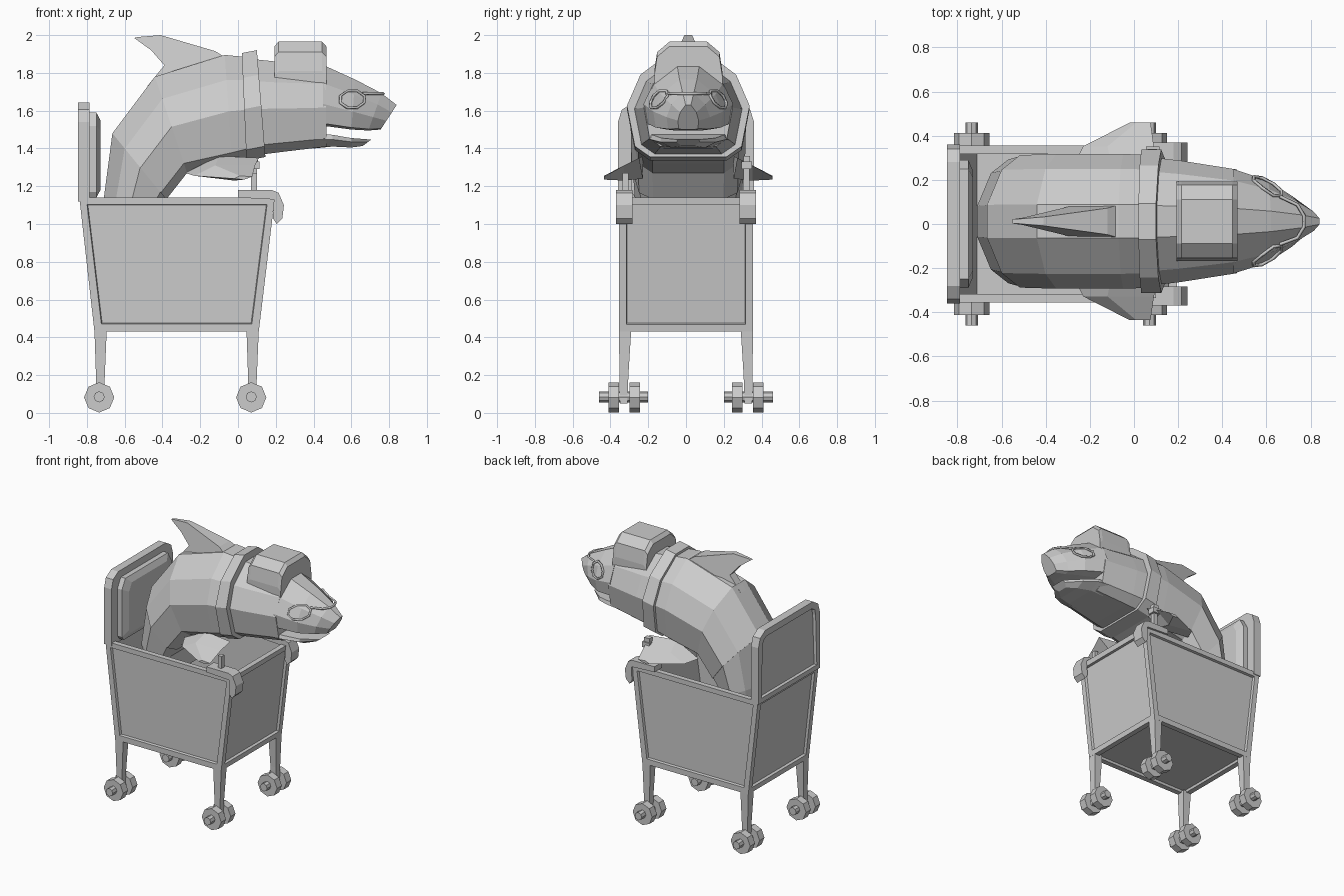
import bpy, bmesh, math
from mathutils import Vector
from mathutils.bvhtree import BVHTree

if "Cube" in bpy.data.objects:
    bpy.data.objects.remove(bpy.data.objects["Cube"])

SHIFT = 0.012  # the animal leans slightly to +y


def finish(name, bm):
    bmesh.ops.recalc_face_normals(bm, faces=bm.faces)
    me = bpy.data.meshes.new(name)
    bm.to_mesh(me)
    bm.free()
    ob = bpy.data.objects.new(name, me)
    bpy.context.collection.objects.link(ob)
    return ob


def loft_bm(rings):
    """Join rings of equal point count and cap both ends."""
    bm = bmesh.new()
    vs = [[bm.verts.new(p) for p in r] for r in rings]
    n = len(rings[0])
    for a, b in zip(vs, vs[1:]):
        for i in range(n):
            bm.faces.new((a[i], a[(i + 1) % n], b[(i + 1) % n], b[i]))
    bm.faces.new(vs[0])
    bm.faces.new(vs[-1])
    bmesh.ops.recalc_face_normals(bm, faces=bm.faces)
    return bm


def loft(name, rings):
    return finish(name, loft_bm(rings))


def rect(x0, x1, y0, y1, z):
    return [(x0, y0, z), (x1, y0, z), (x1, y1, z), (x0, y1, z)]


def box(name, x0, x1, y0, y1, z0, z1):
    return loft(name, [rect(x0, x1, y0, y1, z0), rect(x0, x1, y0, y1, z1)])


def disc(name, x, y, z, r, depth):
    bpy.ops.mesh.primitive_cylinder_add(vertices=8, radius=r, depth=depth,
                                        location=(x, y, z), rotation=(math.pi / 2, 0, 0))
    bpy.context.object.name = name


BODY = [(.62, 0), (.87, .1), (1, .48), (.78, .77), (.25, 1)]
SNOUT = [(.6, 0), (.93, .04), (1, .36), (.78, .7), (.25, 1)]
JAW = [(.6, 0), (1, .6), (.95, 1)]


def sections(name, profile, data):
    """Loft from (top x, top z, bottom x, bottom z, half width) rows."""
    rings = []
    for tx, tz, bx, bz, w in data:
        side = [(bx + f * (tx - bx), w * k, bz + f * (tz - bz)) for k, f in profile]
        rings.append([(x, y + SHIFT, z) for x, y, z in side] +
                     [(x, -y + SHIFT, z) for x, y, z in reversed(side)])
    return loft(name, rings)


def wire(name, pts, cyclic):
    cu = bpy.data.curves.new(name, 'CURVE')
    cu.dimensions = '3D'
    cu.bevel_depth = .008
    cu.bevel_resolution = 0
    sp = cu.splines.new('POLY')
    sp.points.add(len(pts) - 1)
    for p, c in zip(sp.points, pts):
        p.co = (*c, 1)
    sp.use_cyclic_u = cyclic
    bpy.context.collection.objects.link(bpy.data.objects.new(name, cu))


# Cart basket: tapered box with recessed panels, hollowed from the top
bm = loft_bm([rect(-.76, .11, -.355, .355, .43), rect(-.84, .195, -.355, .355, 1.14)])
top = [f for f in bm.faces if f.normal.z > .9]
rest = [f for f in bm.faces if f not in top]
bmesh.ops.inset_individual(bm, faces=rest, thickness=.055, depth=0)
bmesh.ops.inset_individual(bm, faces=rest, thickness=.006, depth=-.018)
bmesh.ops.inset_individual(bm, faces=top, thickness=.055)
ext = bmesh.ops.extrude_face_region(bm, geom=top)
bmesh.ops.delete(bm, geom=top, context='FACES_ONLY')
for v in [g for g in ext['geom'] if isinstance(g, bmesh.types.BMVert)]:
    v.co.z = .48
    v.co.x = -.71 if v.co.x < -.3 else .06
finish("cart_basket", bm)

# Backrest frame with recessed rear, and its pad
half = [(.36, 1.12), (.36, 1.54), (.34, 1.605), (.28, 1.642)]
outline = half + [(-y, z) for y, z in reversed(half)]
bm = loft_bm([[(x, y, z) for y, z in outline] for x in (-.847, -.787)])
back = [f for f in bm.faces if f.normal.x < -.9]
bmesh.ops.inset_individual(bm, faces=back, thickness=.05)
bmesh.ops.inset_individual(bm, faces=back, thickness=.006, depth=-.02)
finish("backrest", bm)
half = [(.27, 1.14), (.29, 1.17), (.29, 1.52), (.25, 1.59)]
outline = half + [(-y, z) for y, z in reversed(half)]
loft("backrest_pad", [[(x, y * s, 1.365 + (z - 1.365) * s) for y, z in outline]
                      for x, s in ((-.8, 1), (-.75, 1), (-.728, .82))])

# Legs, double wheels and axles
for x in (-.73, .075):
    for s in (-1, 1):
        loft("leg", [rect(x - .02, x + .02, s * .31, s * .35, .05),
                     rect(x - .022, x + .025, s * .305, s * .352, .2),
                     rect(x - .03, x + .035, s * .29, s * .355, .44)])
        for y in (.272, .383):
            disc("wheel", x - .005, s * y, .082, .08, .056)
        disc("axle", x - .005, s * .33, .085, .029, .26)

# Hooked handles on the front corners
hook = [(0, 1.14), (0, 1.18), (.18, 1.18), (.215, 1.165), (.243, 1.1),
        (.235, 1.03), (.205, 1.0), (.185, 1.03), (.19, 1.13)]
for s in (-1, 1):
    loft("handle", [[(x, s * y, z) for x, z in hook] for y in (.283, .37)])

# Upright posts on the handles
for s, h in ((-1, 1.27), (1, 1.3)):
    box("post", .07, .1, s * .32 - .016, s * .32 + .016, 1.17, h)
box("post_cap", .055, .115, .295, .35, 1.29, 1.33)
box("post_tip", .062, .105, .305, .34, 1.33, 1.36)

# Body curving out of the basket
sections("tail", BODY, [(-.71, .92, -.44, .92, .25), (-.71, 1.14, -.44, 1.06, .28),
                        (-.665, 1.48, -.38, 1.14, .295)])
sections("body", BODY, [(-.665, 1.48, -.38, 1.13, .3), (-.44, 1.78, -.27, 1.27, .305),
                        (-.07, 1.895, -.03, 1.32, .305), (.08, 1.88, .11, 1.36, .3)])
sections("collar", BODY, [(.02, 1.905, .045, 1.335, .325), (.10, 1.92, .145, 1.355, .325)])

# Head, snout and lower jaw
sections("head", BODY, [(.06, 1.875, .1, 1.365, .29), (.2, 1.86, .22, 1.38, .275),
                        (.46, 1.84, .47, 1.41, .235)])
snout = sections("snout", SNOUT, [(.45, 1.842, .45, 1.52, .237), (.62, 1.765, .6, 1.5, .185),
                                  (.76, 1.692, .69, 1.495, .115), (.84, 1.63, .755, 1.5, .055)])
sections("lower_jaw", JAW, [(.4, 1.48, .4, 1.4, .215), (.5, 1.472, .5, 1.41, .2),
                            (.6, 1.455, .6, 1.405, .15), (.705, 1.447, .66, 1.413, .06)])

# Back fin: swept profile, thick at the base
fin = [(-.48, 1.73, .03), (-.39, 1.84, .03), (-.46, 1.92, .022), (-.55, 1.985, .01),
       (-.53, 1.99, .01), (-.41, 2.0, .02), (-.12, 1.915, .06), (-.05, 1.87, .08), (-.2, 1.76, .09)]
loft("back_fin", [[(x, SHIFT + s * w, z) for x, z, w in fin] for s in (-1, 1)])

# Side fins pointing down and out
root_tip = [[(-.28, .24, 1.27), (-.1, .24, 1.36), (.11, .26, 1.35), (.0, .24, 1.24)],
            [(-.23, .34, 1.255), (-.12, .34, 1.31), (.09, .34, 1.31), (-.02, .34, 1.23)],
            [(-.02, .447, 1.24), (.01, .447, 1.255), (.075, .447, 1.25), (.03, .447, 1.235)]]
for s in (-1, 1):
    loft("side_fin", [[(x, s * y + SHIFT, z) for x, y, z in r] for r in root_tip])

# Blocky hat
half = [(.18, 1.74), (.18, 1.8), (.165, 1.9), (.1, 1.955)]
outline = half + [(-y, z) for y, z in reversed(half)]
loft("hat", [[(x, SHIFT + y * k, z + d) for y, z in outline]
             for x, k, d in ((.192, 1, -.015), (.215, 1, .01), (.445, 1, .01), (.468, 1, -.015))])

# Glasses laid on the snout
bpy.context.view_layer.update()
tree = BVHTree.FromObject(snout, bpy.context.evaluated_depsgraph_get())


def on_snout(x, z, s):
    hit = tree.ray_cast(Vector((x, s, z)), Vector((0, -s, 0)))[0]
    return (x, (hit.y if hit else SHIFT) + s * .008, z)


for s in (-1, 1):
    wire("glasses_ring", [on_snout(.605 + .068 * math.cos(a), 1.66 + .048 * math.sin(a), s)
                          for a in [math.pi * (i + .5) / 4 for i in range(8)]], True)
ends = [on_snout(.66, 1.69, s) for s in (1, -1)]
wire("glasses_bridge", [ends[0], (.74, .075 + SHIFT, 1.69), (.77, .025 + SHIFT, 1.69),
                        (.77, -.025 + SHIFT, 1.69), (.74, -.075 + SHIFT, 1.69), ends[1]], False)
